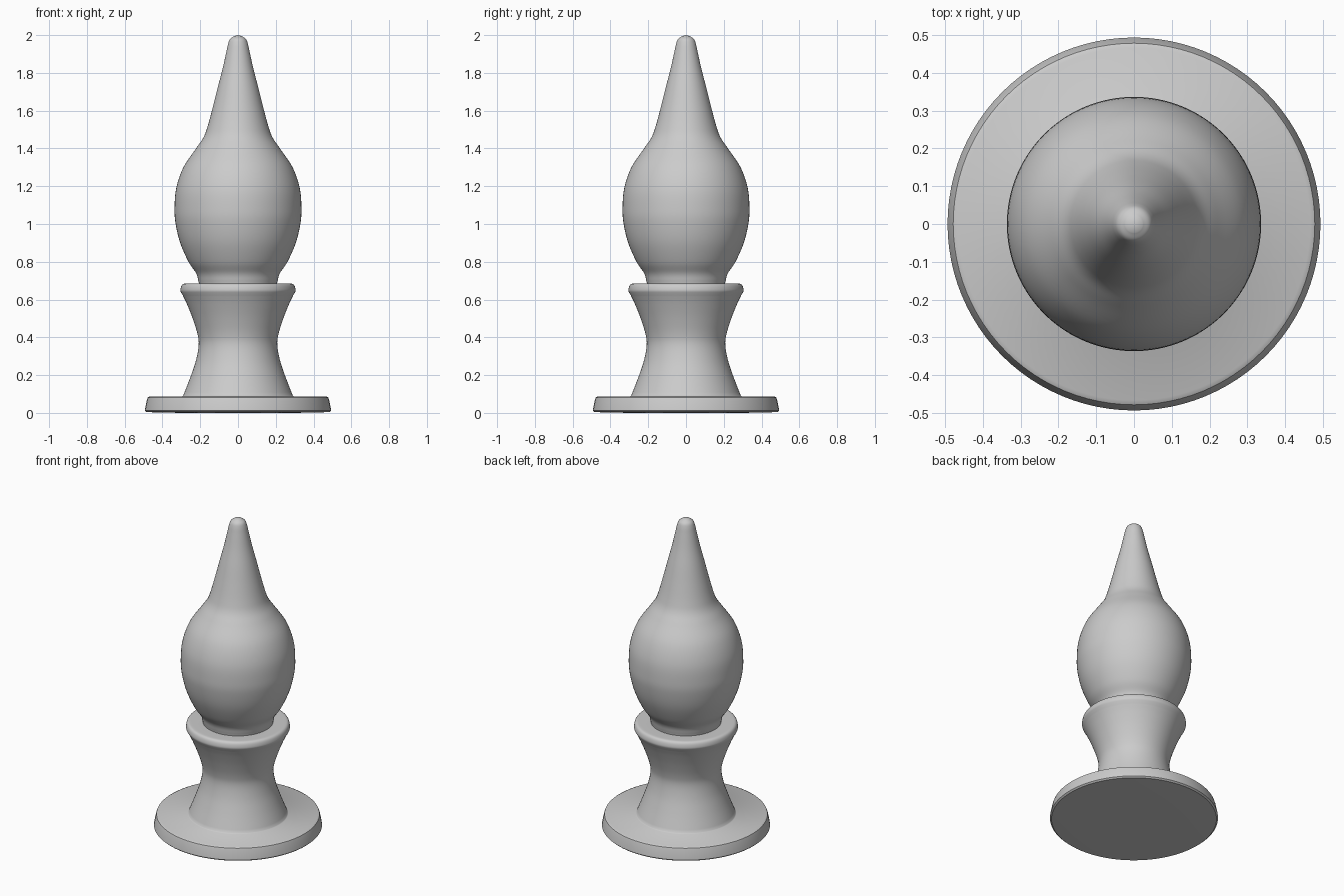
import bpy, bmesh, math
from mathutils import Vector

if "Cube" in bpy.data.objects:
    bpy.data.objects.remove(bpy.data.objects["Cube"])

SIDES = 96


def smooth_profile(pts, steps=6):
    """Catmull-Rom curve through (radius, z) points."""
    p = [Vector(q) for q in pts]
    p = [2 * p[0] - p[1]] + p + [2 * p[-1] - p[-2]]
    out = []
    for a, b, c, d in zip(p, p[1:], p[2:], p[3:]):
        for i in range(steps):
            t = i / steps
            out.append(0.5 * (2 * b + (c - a) * t + (2 * a - 5 * b + 4 * c - d) * t ** 2
                              + (3 * b - a - 3 * c + d) * t ** 3))
    return out + [p[-2]]


def lathe(name, profile):
    """Revolve a (radius, z) profile about z into a closed solid."""
    bm = bmesh.new()
    rings = []
    for r, z in profile:
        if r < 1e-4:
            rings.append([bm.verts.new((0, 0, z))] * SIDES)
        else:
            rings.append([bm.verts.new((r * math.cos(2 * math.pi * i / SIDES),
                                        r * math.sin(2 * math.pi * i / SIDES), z))
                          for i in range(SIDES)])
    for lo, hi in zip(rings, rings[1:]):
        for i in range(SIDES):
            j = (i + 1) % SIDES
            bm.faces.new(list(dict.fromkeys((lo[i], lo[j], hi[j], hi[i]))))
    bmesh.ops.recalc_face_normals(bm, faces=bm.faces)
    mesh = bpy.data.meshes.new(name)
    bm.to_mesh(mesh)
    bm.free()
    ob = bpy.data.objects.new(name, mesh)
    bpy.context.collection.objects.link(ob)
    bpy.ops.object.select_all(action='DESELECT')
    ob.select_set(True)
    bpy.context.view_layer.objects.active = ob
    bpy.ops.object.shade_smooth_by_angle(angle=math.radians(40))
    return ob


# Foot disc, waisted stem and rounded collar in one turned piece
foot = [(0, 0), (0.3, 0), (0.484, 0.004), (0.493, 0.012), (0.491, 0.025),
        (0.482, 0.07), (0.478, 0.082), (0.466, 0.088), (0.295, 0.088)]
stem = smooth_profile([(0.29, 0.092), (0.25, 0.195), (0.222, 0.28), (0.208, 0.36),
                       (0.215, 0.42), (0.24, 0.50), (0.27, 0.575), (0.292, 0.622)])
collar = smooth_profile([(0.302, 0.638), (0.305, 0.65), (0.300, 0.672),
                         (0.289, 0.683), (0.27, 0.685)], 3)
lathe("pedestal", foot + stem + collar + [(0.2, 0.682), (0, 0.682)])

# Bulb that tapers into a rounded spire
bulb = smooth_profile([(0.205, 0.675), (0.210, 0.70), (0.222, 0.74), (0.262, 0.80),
                       (0.306, 0.90), (0.330, 1.00), (0.336, 1.08), (0.327, 1.19),
                       (0.289, 1.30), (0.222, 1.40), (0.182, 1.46), (0.160, 1.52),
                       (0.133, 1.62), (0.108, 1.72), (0.082, 1.82), (0.062, 1.91),
                       (0.052, 1.955), (0.042, 1.979), (0.022, 1.994)])
lathe("bulb_finial", [(0, 0.675)] + bulb + [(0, 2.0)])
